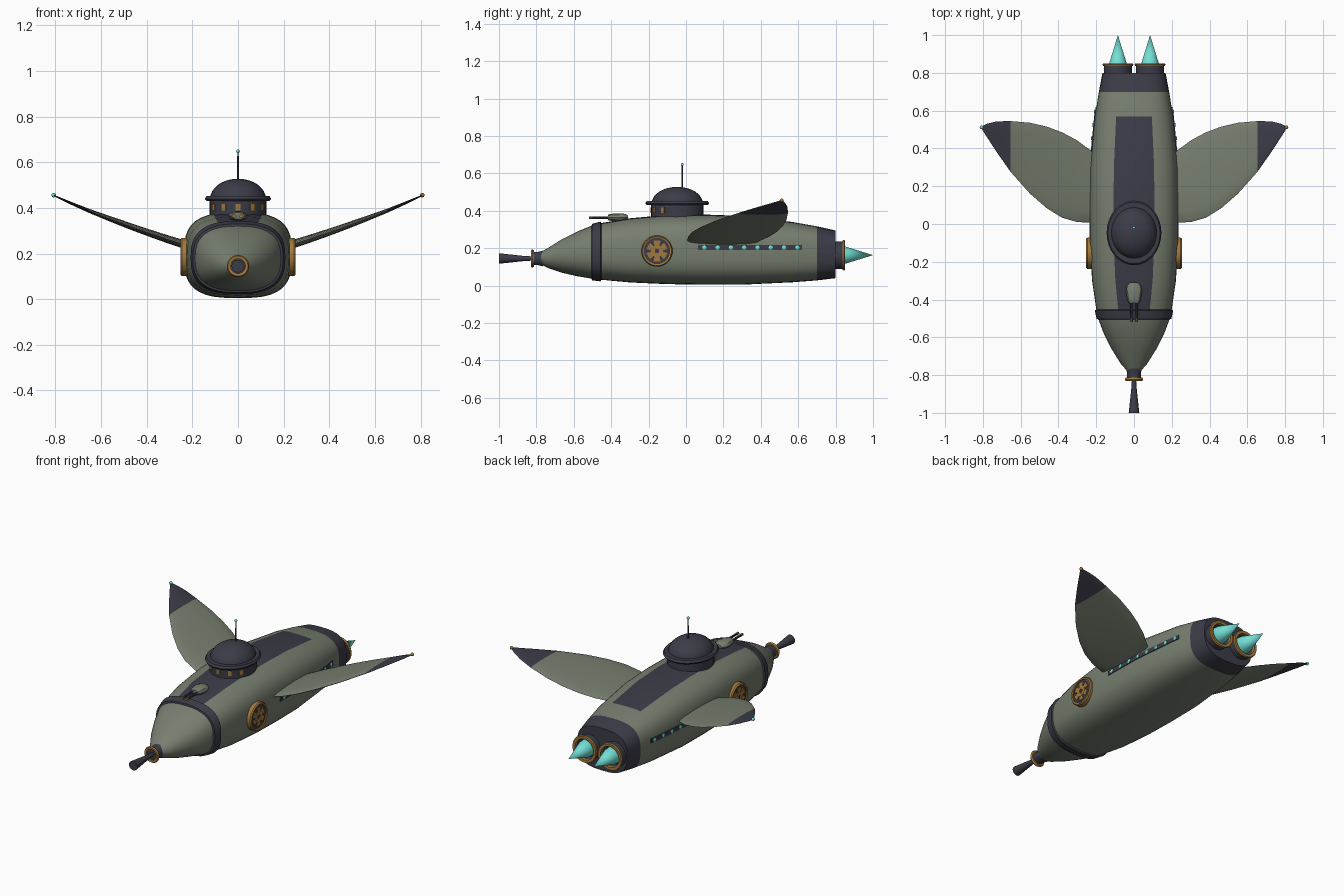
import bpy, bmesh, math
from mathutils import Vector

if "Cube" in bpy.data.objects:
    bpy.data.objects.remove(bpy.data.objects["Cube"])


def material(name, r, g, b):
    m = bpy.data.materials.new(name)
    m.diffuse_color = (r, g, b, 1)
    m.use_nodes = True
    m.node_tree.nodes["Principled BSDF"].inputs["Base Color"].default_value = m.diffuse_color
    return m


GREEN = material("grey_green", 0.185, 0.21, 0.16)
DARK = material("dark_slate", 0.045, 0.045, 0.065)
GOLD = material("old_gold", 0.36, 0.19, 0.045)
CYAN = material("glow_cyan", 0.17, 0.74, 0.67)


def finish(name, bm, mats, angle=35):
    """Weld, orient, smooth by angle and link a bmesh as an object."""
    bmesh.ops.remove_doubles(bm, verts=bm.verts, dist=1e-5)
    bmesh.ops.recalc_face_normals(bm, faces=bm.faces)
    for f in bm.faces:
        f.smooth = True
    for e in bm.edges:
        if len(e.link_faces) == 2 and e.calc_face_angle(0) > math.radians(angle):
            e.smooth = False
    me = bpy.data.meshes.new(name)
    bm.to_mesh(me)
    bm.free()
    for m in mats:
        me.materials.append(m)
    ob = bpy.data.objects.new(name, me)
    bpy.context.collection.objects.link(ob)
    return ob


def loft(bm, rings, closed=True):
    """Skin a list of point rings with quads; returns vertex rings."""
    vr = [[bm.verts.new(p) for p in r] for r in rings]
    n = len(vr[0])
    for a, b in zip(vr, vr[1:]):
        for i in range(n if closed else n - 1):
            j = (i + 1) % n
            bm.faces.new((a[i], a[j], b[j], b[i]))
    return vr


def lathe(name, profile, mat, loc, axis="Y", seg=32, stretch=(1, 1, 1), closed=False):
    """Spin (radius, distance) points around an axis."""
    pts = profile + profile[:1] if closed else profile
    rings = []
    for r, t in pts:
        ring = []
        for i in range(seg):
            a = 2 * math.pi * i / seg
            u, v = r * math.cos(a), r * math.sin(a)
            p = {"X": (t, u, v), "Y": (u, t, v), "Z": (u, v, t)}[axis]
            ring.append([loc[k] + p[k] * stretch[k] for k in range(3)])
        rings.append(ring)
    bm = bmesh.new()
    vr = loft(bm, rings)
    if not closed:
        for end, (r, _) in ((vr[0], pts[0]), (vr[-1], pts[-1])):
            if r > 1e-4:
                bm.faces.new(end)
    return finish(name, bm, [mat])


def ball(name, mat, loc, r):
    prof = [(r * math.sin(math.pi * i / 8), -r * math.cos(math.pi * i / 8)) for i in range(9)]
    return lathe(name, prof, mat, loc, "Z", 12)


# hull stations: y, half width, bottom z, top z, squareness
STATIONS = [(-0.78, 0.035, 0.115, 0.178, 2), (-0.74, 0.07, 0.095, 0.20, 2),
            (-0.66, 0.12, 0.068, 0.25, 2.1), (-0.58, 0.16, 0.05, 0.29, 2.3),
            (-0.50, 0.19, 0.037, 0.322, 2.6), (-0.45, 0.20, 0.031, 0.335, 2.7),
            (-0.30, 0.222, 0.017, 0.36, 2.9), (-0.10, 0.234, 0.008, 0.378, 3),
            (0.10, 0.237, 0.005, 0.38, 3), (0.30, 0.233, 0.005, 0.373, 3),
            (0.57, 0.207, 0.018, 0.34, 3), (0.70, 0.186, 0.028, 0.317, 2.9),
            (0.80, 0.167, 0.04, 0.295, 2.8)]


def station(y):
    for a, b in zip(STATIONS, STATIONS[1:]):
        if y <= b[0]:
            t = (y - a[0]) / (b[0] - a[0])
            return [p + (q - p) * t for p, q in zip(a, b)]
    return STATIONS[-1]


def section(y, grow=0.0, seg=40):
    _, w, lo, hi, n = station(y)
    ring = []
    for i in range(seg):
        a = 2 * math.pi * i / seg
        c, s = math.cos(a), math.sin(a)
        ring.append(((w + grow) * math.copysign(abs(c) ** (2 / n), c), y,
                     (lo + hi) / 2 + ((hi - lo) / 2 + grow) * math.copysign(abs(s) ** (2 / n), s)))
    return ring


def side_x(y, z):
    _, w, lo, hi, n = station(y)
    return w * (1 - abs((z - (lo + hi) / 2) / ((hi - lo) / 2)) ** n) ** (1 / n)


# hull with dark deck stripe and dark stern
bm = bmesh.new()
vr = loft(bm, [section(s[0]) for s in STATIONS])
bm.faces.new(vr[0])
bm.faces.new(vr[-1])
for f in bm.faces:
    c = f.calc_center_median()
    _, w, lo, hi, n = station(c.y)
    deck = -0.5 < c.y < 0.57 and abs(c.x) < 0.45 * w and c.z > 0.25
    f.material_index = 1 if deck or c.y > 0.7 else 0
finish("hull", bm, [GREEN, DARK], 40)

# raised band behind the nose
bm = bmesh.new()
loft(bm, [section(-0.505), section(-0.503, 0.009), section(-0.457, 0.009), section(-0.453)])
finish("nose_band", bm, [DARK])

# nose collar, ring and flared muzzle
NOSE = (0, 0, 0.145)
lathe("nose_collar", [(0.042, -0.765), (0.036, -0.79), (0.036, -0.82)], DARK, NOSE)
lathe("nose_ring", [(0.032, -0.828), (0.044, -0.83), (0.049, -0.822), (0.044, -0.813), (0.032, -0.813)],
      GOLD, NOSE, closed=True)
lathe("nose_muzzle", [(0.011, -0.81), (0.013, -0.86), (0.028, -1.0)], DARK, NOSE, seg=20)

# turret: drum, brim and dome on an oval plan
TURRET = (0, -0.047, 0)
OVAL = (1, 1.12, 1)
lathe("turret_drum", [(0.125, 0.33), (0.125, 0.43)], DARK, TURRET, "Z", 32, OVAL)
lathe("turret_brim", [(0.11, 0.43), (0.138, 0.43), (0.145, 0.44), (0.138, 0.452), (0.11, 0.452)],
      DARK, TURRET, "Z", 32, (1, 1.18, 1), True)
dome = [(0.122 * math.cos(math.pi * i / 16), 0.44 + 0.088 * math.sin(math.pi * i / 16)) for i in range(9)]
lathe("turret_dome", dome, DARK, TURRET, "Z", 24, OVAL)
for deg in (-57, -30, 0, 30, 57):
    a = math.radians(deg)
    bm = bmesh.new()
    bmesh.ops.create_cube(bm, size=1)
    bmesh.ops.scale(bm, vec=(0.021, 0.008, 0.028), verts=bm.verts)
    ob = finish("turret_window", bm, [GOLD])
    ob.location = (0.125 * math.sin(a), -0.047 - 0.14 * math.cos(a), 0.403)
    ob.rotation_euler.z = a

# antenna
lathe("antenna", [(0.005, 0.51), (0.003, 0.648)], DARK, (0, -0.02, 0), "Z", 8)
ball("antenna_tip", CYAN, (0, -0.02, 0.648), 0.008)

# deck gun with twin barrels
lathe("gun_body", [(0.028, -0.418), (0.036, -0.40), (0.042, -0.36), (0.036, -0.325), (0.02, -0.31)],
      GREEN, (0, 0, 0.365), "Y", 10, (1, 1, 0.55))
for sx in (-1, 1):
    lathe("gun_barrel", [(0.007, -0.50), (0.007, -0.40)], DARK, (sx * 0.014, 0, 0.363), "Y", 10)
    lathe("gun_muzzle", [(0.008, -0.518), (0.008, -0.50)], GOLD, (sx * 0.014, 0, 0.363), "Y", 10)

# wing outline: x, leading y, trailing y, mid z, thickness
WING = [(0.17, 0.03, 0.33, 0.222, 0.04), (0.23, 0.008, 0.39, 0.238, 0.038),
        (0.30, 0.01, 0.442, 0.26, 0.036), (0.38, 0.033, 0.485, 0.287, 0.033),
        (0.46, 0.082, 0.515, 0.315, 0.03), (0.55, 0.16, 0.536, 0.348, 0.025),
        (0.655, 0.278, 0.545, 0.388, 0.018), (0.73, 0.385, 0.543, 0.42, 0.013),
        (0.78, 0.462, 0.53, 0.442, 0.009), (0.807, 0.505, 0.517, 0.455, 0.005)]

for sx, tip in ((-1, CYAN), (1, GOLD)):
    # swept upturned wing with dark tip
    rings = []
    for x, y0, y1, z, t in WING:
        ring = []
        for i in range(16):
            a = 2 * math.pi * i / 16
            ring.append((sx * x, (y0 + y1) / 2 - (y1 - y0) / 2 * math.cos(a), z + t / 2 * math.sin(a)))
        rings.append(ring)
    bm = bmesh.new()
    vr = loft(bm, rings)
    bm.faces.new(vr[0])
    bm.faces.new(vr[-1])
    for f in bm.faces:
        f.material_index = int(abs(f.calc_center_median().x) > 0.655)
    finish("wing", bm, [GREEN, DARK], 50)
    ball("wing_tip_light", tip, (sx * 0.807, 0.512, 0.456), 0.01)

    # side light strip following the hull
    bm = bmesh.new()
    rows = []
    for i in range(12):
        y = 0.065 + 0.555 * i / 11
        rows.append([(sx * (side_x(y, z) + d), y, z) for d, z in
                     ((-0.005, 0.19), (0.004, 0.19), (0.004, 0.216), (-0.005, 0.216))])
    vr = loft(bm, rows)
    bm.faces.new(vr[0])
    bm.faces.new(vr[-1])
    finish("light_strip", bm, [DARK])
    for i in range(8):
        y = 0.098 + 0.071 * i
        lathe("side_light", [(0.012, -0.004), (0.012, 0.006), (0.007, 0.009)], CYAN,
              (sx * side_x(y, 0.203), y, 0.203), "X", 8, (sx, 1, 1))

    # round side badge: disc, rim, petals and hub
    C = (sx * 0.22, -0.155, 0.185)
    side = (sx, 1, 1)
    lathe("badge_disc", [(0.076, 0), (0.076, 0.025)], DARK, C, "X", 32, side)
    lathe("badge_rim", [(0.07, 0), (0.083, 0), (0.083, 0.026), (0.078, 0.033), (0.07, 0.03)],
          GOLD, C, "X", 32, side, True)
    bm = bmesh.new()
    for k in range(6):
        a = math.radians(60 * k + 30)
        d, n = Vector((0, math.cos(a), math.sin(a))), Vector((0, -math.sin(a), math.cos(a)))
        base = Vector(C) + Vector((sx * 0.024, 0, 0))
        quad = [d * r + n * w for r, w in ((0.015, -0.009), (0.055, -0.019), (0.055, 0.019), (0.015, 0.009))]
        vr = loft(bm, [[base + q + Vector((sx * t, 0, 0)) for q in quad] for t in (0, 0.006)])
        bm.faces.new(vr[1])
    finish("badge_petals", bm, [GOLD])
    lathe("badge_ring", [(0.012, 0.02), (0.032, 0.02), (0.032, 0.031), (0.012, 0.031)], GOLD, C, "X", 20, side, True)

    # engine: open shroud, gold lip and exhaust cone
    E = (sx * 0.085, 0, 0.163)
    lathe("engine_shroud", [(0.074, 0.78), (0.074, 0.842), (0.064, 0.842), (0.056, 0.805), (0, 0.805)], DARK, E)
    lathe("engine_lip", [(0.06, 0.838), (0.078, 0.836), (0.082, 0.844), (0.078, 0.851), (0.062, 0.85)],
          GOLD, E, closed=True)
    lathe("exhaust_cone", [(0.05, 0.806), (0.048, 0.845), (0, 1.0)], CYAN, E, seg=24)
